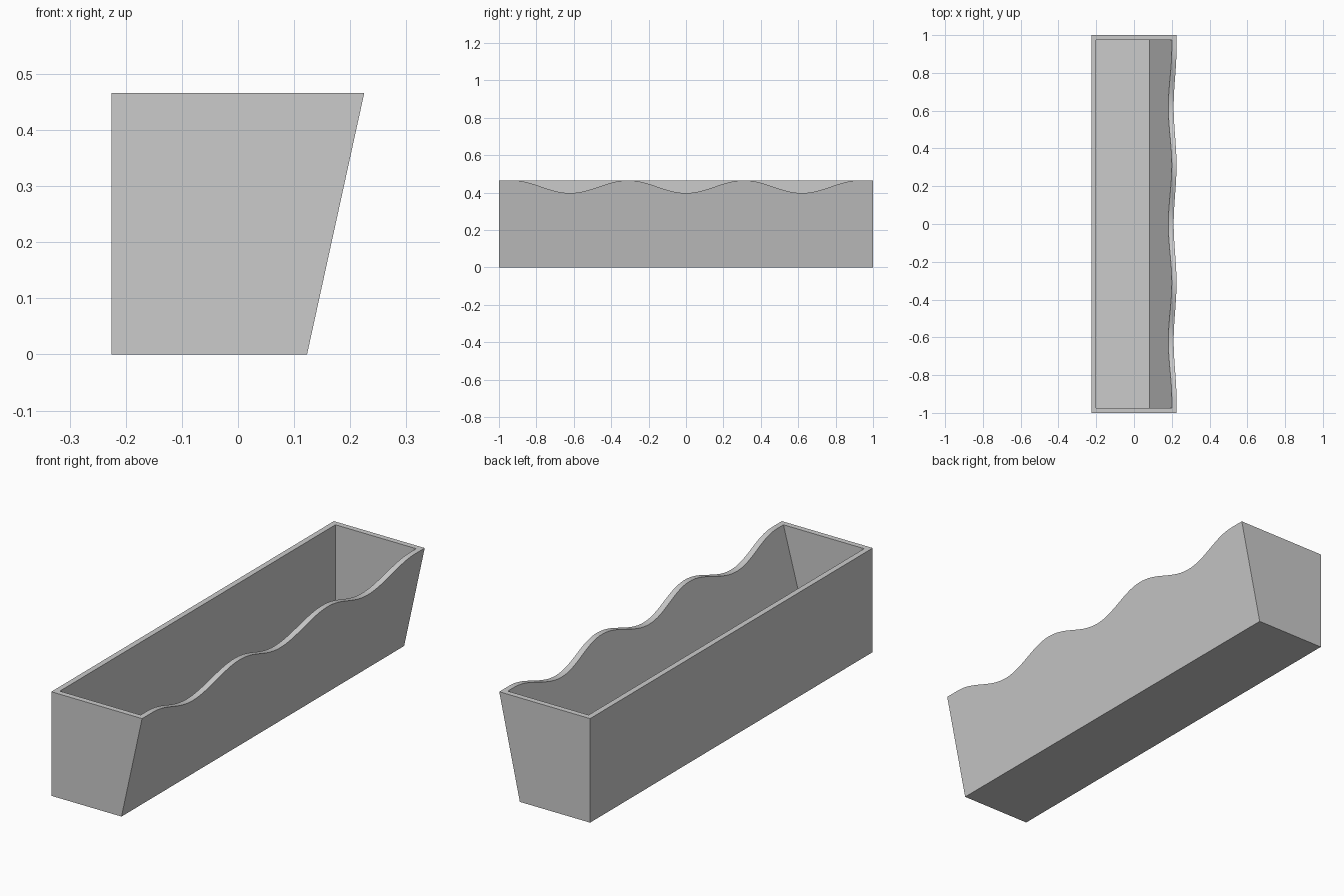
import bpy, bmesh, math

cube = bpy.data.objects.get("Cube")
if cube:
    bpy.data.objects.remove(cube, do_unlink=True)

HEIGHT, FLOOR = 0.466, 0.025
BACK, WALL = -0.225, 0.025
END, INNER_END = 1.0, 0.975
WAVE_LEN, WAVE_AMP, WAVE_END = 0.62, 0.034, 0.93
STEPS = 96

grey = bpy.data.materials.new("plain grey")
grey.use_nodes = True
colour = (0.6, 0.6, 0.6, 1)
grey.diffuse_color = colour
grey.node_tree.nodes["Principled BSDF"].inputs["Base Color"].default_value = colour


def rim_height(y):
    """Wavy top of the sloping wall, level at both ends."""
    if abs(y) >= WAVE_END:
        return HEIGHT
    return HEIGHT - WAVE_AMP * (1 + math.cos(math.tau * y / WAVE_LEN))


def outer_x(z):
    return 0.123 + 0.102 * z / HEIGHT


def inner_x(z):
    return 0.082 + 0.118 * (z - FLOOR) / (HEIGHT - FLOOR)


bm = bmesh.new()


def section(y, back, bottom, slope):
    """Four points: back top, back bottom, front bottom, front top."""
    top = rim_height(y)
    points = [(back, HEIGHT), (back, bottom), (slope(bottom), bottom), (slope(top), top)]
    return [bm.verts.new((x, y, z)) for x, z in points]


def strip(a, b):
    """Join neighbouring sections along the back, floor and front."""
    for i in range(3):
        bm.faces.new((a[i], a[i + 1], b[i + 1], b[i]))


# Stations along the length, shared by the outer shell and the hollow
stations = [-INNER_END + 2 * INNER_END * i / STEPS for i in range(STEPS + 1)]
outer = [section(y, BACK, 0, outer_x) for y in [-END] + stations + [END]]
inner = [section(y, BACK + WALL, FLOOR, inner_x) for y in stations]

for loops in (outer, inner):
    for a, b in zip(loops, loops[1:]):
        strip(a, b)
    bm.faces.new(loops[0])
    bm.faces.new(loops[-1])

# Rims of the back wall and the wavy front wall
body = outer[1:-1]
for i in range(STEPS):
    for k in (0, 3):
        bm.faces.new((body[i][k], body[i + 1][k], inner[i + 1][k], inner[i][k]))

# Rims of the two end walls
for cap, near, hollow in ((outer[0], body[0], inner[0]), (outer[-1], body[-1], inner[-1])):
    bm.faces.new((cap[0], near[0], hollow[0], hollow[3], near[3], cap[3]))

bmesh.ops.recalc_face_normals(bm, faces=bm.faces)
mesh = bpy.data.meshes.new("planter_trough")
bm.to_mesh(mesh)
bm.free()
mesh.materials.append(grey)
trough = bpy.data.objects.new("planter_trough", mesh)
bpy.context.collection.objects.link(trough)

# Smooth only along the wavy rim
bpy.context.view_layer.objects.active = trough
trough.select_set(True)
bpy.ops.object.shade_smooth_by_angle(angle=math.radians(30))
